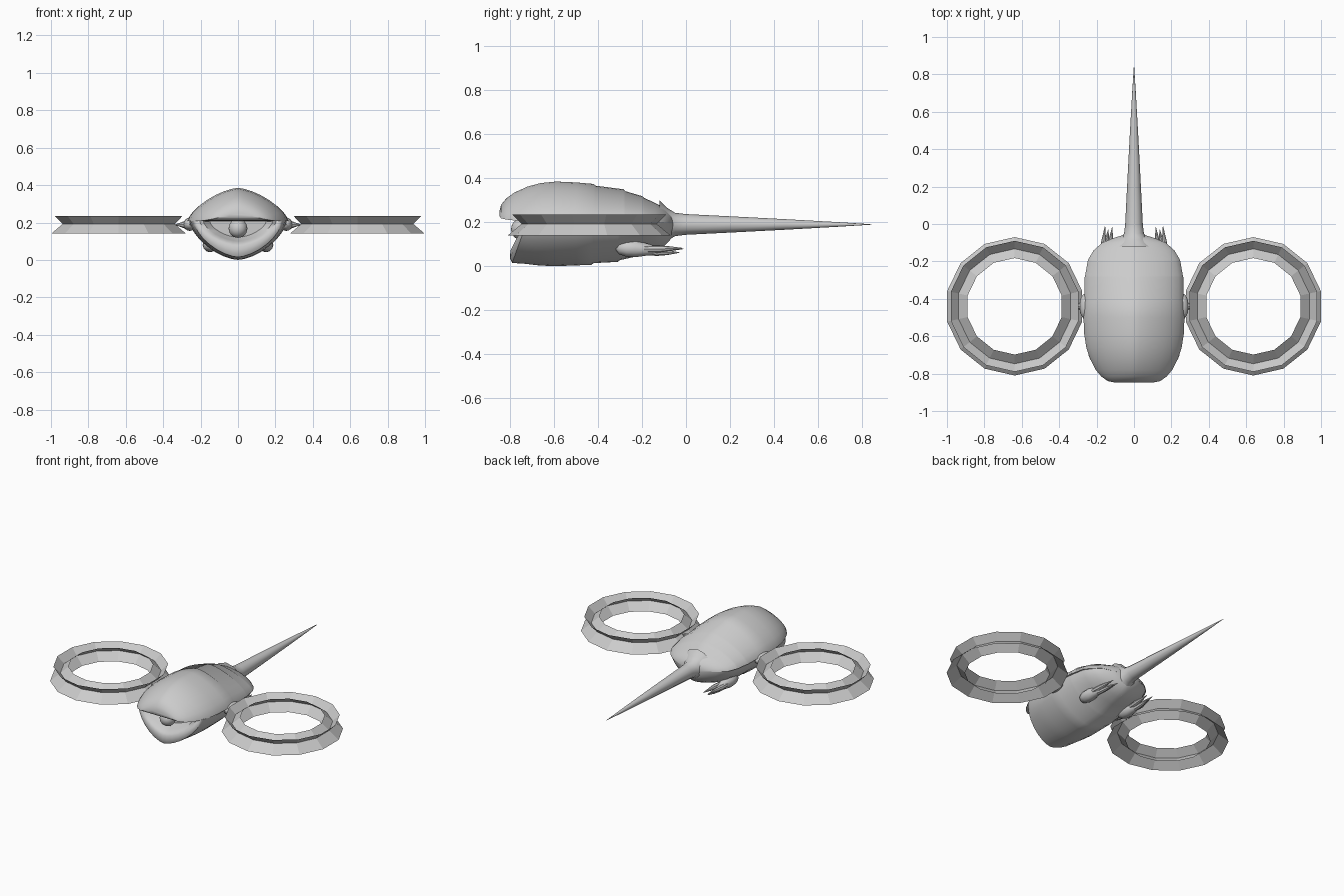
import bpy, bmesh, math
from mathutils import Vector

if "Cube" in bpy.data.objects:
    bpy.data.objects.remove(bpy.data.objects["Cube"])

grey = bpy.data.materials.new("plain grey")
grey.diffuse_color = (0.6, 0.6, 0.6, 1)
grey.use_nodes = True
grey.node_tree.nodes["Principled BSDF"].inputs["Base Color"].default_value = grey.diffuse_color


def finish(name, bm, smooth=True, angle=40):
    bmesh.ops.recalc_face_normals(bm, faces=bm.faces)
    me = bpy.data.meshes.new(name)
    bm.to_mesh(me)
    bm.free()
    ob = bpy.data.objects.new(name, me)
    bpy.context.collection.objects.link(ob)
    me.materials.append(grey)
    if smooth:
        bpy.ops.object.select_all(action='DESELECT')
        bpy.context.view_layer.objects.active = ob
        ob.select_set(True)
        bpy.ops.object.shade_smooth_by_angle(angle=math.radians(angle))
    return ob


def loft(name, rings, caps=True, smooth=True, angle=40):
    """Skin a list of closed rings that have equal point counts."""
    bm = bmesh.new()
    vs = [[bm.verts.new(p) for p in r] for r in rings]
    n = len(rings[0])
    for a, b in zip(vs, vs[1:]):
        for i in range(n):
            j = (i + 1) % n
            bm.faces.new((a[i], a[j], b[j], b[i]))
    if caps:
        bm.faces.new(vs[0])
        bm.faces.new(vs[-1])
    return finish(name, bm, smooth, angle)


def spow(v, e):
    return math.copysign(abs(v) ** e, v)


def half_section(w, belt, z, n, y_of, steps=16):
    """Superellipse arc from side to side, closed by a straight belt line."""
    pts = []
    for i in range(steps + 1):
        t = math.pi * i / steps
        f = spow(math.sin(t), 2 / n) if 0 < i < steps else 0
        pts.append((w * spow(math.cos(t), 2 / n), y_of(f), belt + (z - belt) * f))
    for i in range(1, 8):
        pts.append((w * (-1 + i / 4), y_of(0), belt))
    return pts


def tube(name, stations, sides=12):
    """Round loft through (x, y, z, radius) stations along y."""
    loft(name, [[(x + r * math.cos(2 * math.pi * k / sides), y,
                  z + r * math.sin(2 * math.pi * k / sides)) for k in range(sides)]
                for x, y, z, r in stations])


def ball(name, c, s, seg=20):
    bm = bmesh.new()
    bmesh.ops.create_uvsphere(bm, u_segments=seg, v_segments=seg // 2, radius=1)
    for v in bm.verts:
        v.co = Vector((c[i] + v.co[i] * s[i] for i in range(3)))
    finish(name, bm)


# Domed upper shell with stepped plates and an overhanging front lip: y, half width, belt, top
shell = [(-.848, .10, .228, .25), (-.84, .14, .218, .28), (-.815, .175, .212, .31),
         (-.78, .205, .208, .335), (-.72, .235, .207, .362), (-.66, .255, .207, .378),
         (-.59, .266, .207, .385), (-.50, .27, .207, .381), (-.42, .268, .207, .374),
         (-.41, .265, .207, .366), (-.285, .264, .207, .35), (-.275, .261, .207, .341),
         (-.20, .248, .205, .319), (-.19, .245, .205, .311), (-.14, .215, .20, .287),
         (-.10, .17, .20, .266), (-.075, .11, .195, .245), (-.06, .06, .19, .235)]
loft("upper_shell", [half_section(w, b, z, 1.5, lambda f, y=y: y) for y, w, b, z in shell])

# Lower body: mouth floor, mouth wall, rolled lip, then the belly
hollow = [(-.70, .15, .205, .12, 0), (-.745, .185, .207, .10, 0),
          (-.785, .205, .209, .088, .06), (-.798, .215, .209, .07, .07),
          (-.80, .228, .209, .035, .075), (-.79, .236, .209, .015, .07)]
belly = [(-.74, .242, .209, .012, .035), (-.67, .25, .209, .004, 0),
         (-.60, .257, .209, .0, 0), (-.50, .26, .209, .004, 0),
         (-.43, .26, .209, .006, 0), (-.42, .257, .209, .014, 0),
         (-.31, .256, .209, .02, 0), (-.30, .253, .209, .028, 0),
         (-.20, .24, .209, .05, 0), (-.14, .21, .205, .072, 0),
         (-.10, .165, .202, .09, 0), (-.075, .105, .197, .115, 0), (-.06, .06, .192, .14, 0)]
loft("lower_body", [half_section(w, b, z, 1.6, lambda f, y=y, d=d: y + d * (1 - f))
                    for y, w, b, z, d in hollow + belly])

# Single round eye in the open mouth
ball("eye", (0, -.745, .168), (.05, .05, .05), 24)

# Long tapering tail
tube("tail", [(0, y, .19, r) for y, r in
              ((-.12, .11), (-.085, .075), (-.05, .053), (0, .047), (.2, .037),
               (.45, .024), (.7, .010), (.845, .0008))])

for side, s in (("left", -1), ("right", 1)):
    # Wing ring: two crossed, thin cone bands with flat facets
    sides = 14
    for label, bands in (("funnel_band", ((.35, .235), (.258, .142))),
                         ("cone_band", ((.37, .14), (.258, .233)))):
        loft(f"{side}_ring_{label}",
             [[(s * .638 + r * math.sin(2 * math.pi * k / sides),
                -.44 + r * math.cos(2 * math.pi * k / sides), z) for k in range(sides)]
              for r, z in bands], caps=False, smooth=False)

    # Shoulder nub and pin joining the ring to the body
    ball(f"{side}_shoulder", (s * .258, -.44, .19), (.034, .07, .035), 16)
    loft(f"{side}_ring_pin",
         [[(s * x, -.44 + r * math.cos(k * math.pi / 4), .188 + r * math.sin(k * math.pi / 4))
           for k in range(8)] for x, r in ((.25, .03), (.29, .018), (.335, .002))])

    # Tucked foot with backward claws
    tube(f"{side}_foot", [(s * .15, y, z, r) for y, z, r in
                          ((-.318, .082, .008), (-.305, .082, .027), (-.27, .081, .038),
                           (-.23, .08, .039), (-.19, .077, .03), (-.15, .074, .022),
                           (-.12, .073, .012))])
    for i, (x0, x1, z0, z1, y1) in enumerate(((.132, .116, .08, .078, -.015),
                                              (.168, .155, .078, .082, -.012),
                                              (.15, .138, .064, .062, -.03))):
        tube(f"{side}_claw_{i + 1}",
             [(s * x0, -.19, z0, .014), (s * (x0 * .8 + x1 * .2), -.13, z0, .017),
              (s * (x0 + x1) / 2, -.085, (z0 + z1) / 2, .012), (s * x1, y1, z1, .001)], 8)
